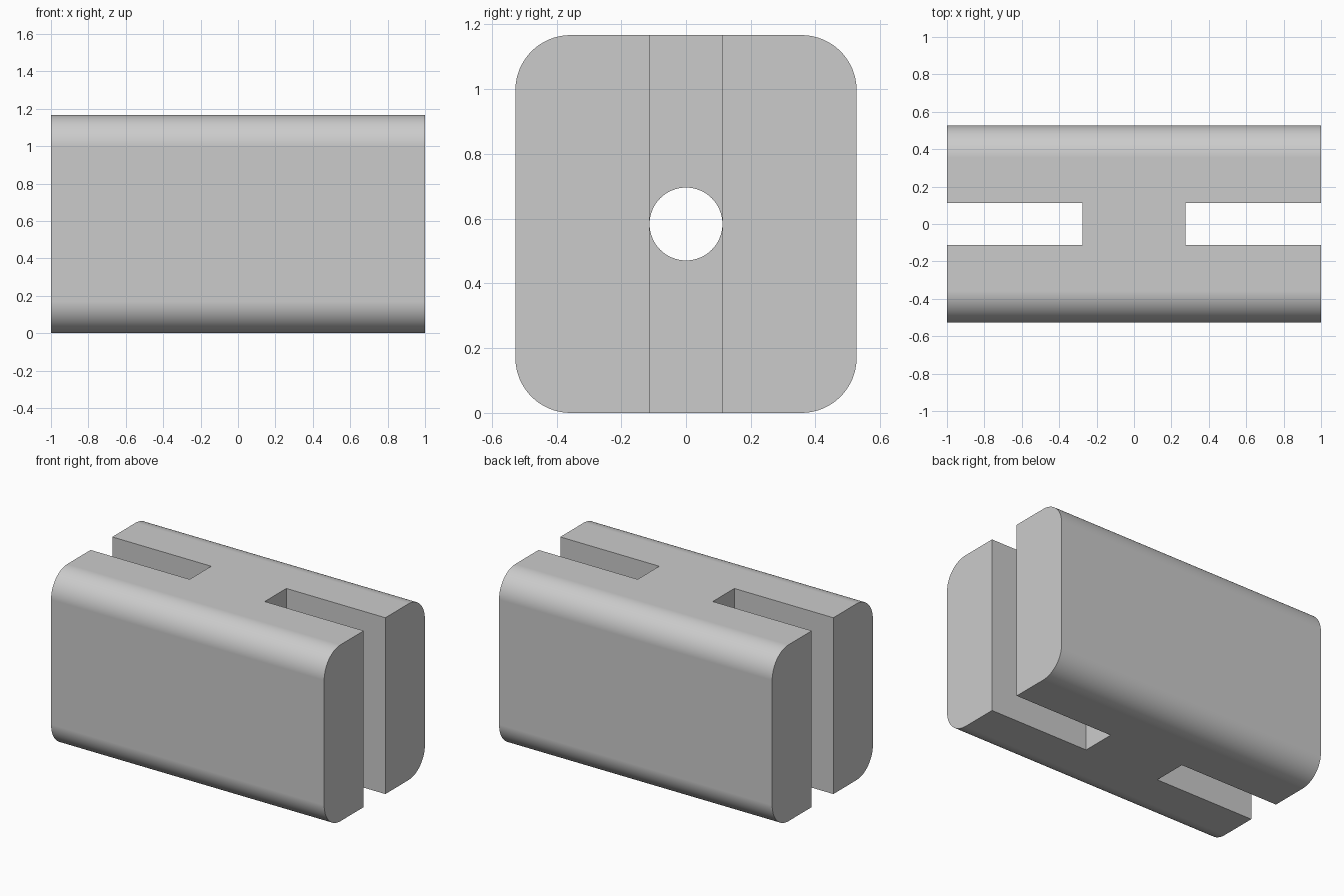
import bpy
import bmesh
from math import cos, sin, pi, radians
from mathutils import Matrix

LENGTH, WIDTH, HEIGHT = 2.0, 1.054, 1.167
CORNER, STEPS = 0.17, 16
SLOT_WIDTH, WEB = 0.226, 0.55
HOLE_RADIUS = 0.1125

default = bpy.data.objects.get("Cube")
if default:
    bpy.data.objects.remove(default, do_unlink=True)

grey = bpy.data.materials.new("light grey")
grey.use_nodes = True
colour = (0.6, 0.6, 0.6, 1)
grey.diffuse_color = colour
grey.node_tree.nodes["Principled BSDF"].inputs["Base Color"].default_value = colour


def add_object(name, bm):
    bmesh.ops.recalc_face_normals(bm, faces=bm.faces)
    mesh = bpy.data.meshes.new(name)
    bm.to_mesh(mesh)
    bm.free()
    mesh.materials.append(grey)
    obj = bpy.data.objects.new(name, mesh)
    bpy.context.scene.collection.objects.link(obj)
    return obj


# Rounded rectangular profile, extruded along x
bm = bmesh.new()
profile = []
for quarter, (sy, sz) in enumerate([(1, 1), (-1, 1), (-1, -1), (1, -1)]):
    for i in range(STEPS + 1):
        a = (quarter + i / STEPS) * pi / 2
        y = sy * (WIDTH / 2 - CORNER) + CORNER * cos(a)
        z = HEIGHT / 2 + sz * (HEIGHT / 2 - CORNER) + CORNER * sin(a)
        profile.append(bm.verts.new((-LENGTH / 2, y, z)))
end = bm.faces.new(profile)
extruded = bmesh.ops.extrude_face_region(bm, geom=[end], use_keep_orig=True)
moved = [g for g in extruded["geom"] if isinstance(g, bmesh.types.BMVert)]
bmesh.ops.translate(bm, verts=moved, vec=(LENGTH, 0, 0))
block = add_object("slotted_block", bm)

# Cutters: a slot from each end and a round hole through the middle web
cutters = []
for side, name in ((1, "left_slot_cutter"), (-1, "right_slot_cutter")):
    bm = bmesh.new()
    place = Matrix.Translation((side * (WEB / 2 + LENGTH / 2), 0, HEIGHT / 2))
    size = Matrix.Diagonal((LENGTH, SLOT_WIDTH, HEIGHT * 2, 1))
    bmesh.ops.create_cube(bm, size=1, matrix=place @ size)
    cutters.append(add_object(name, bm))
bm = bmesh.new()
bmesh.ops.create_cone(
    bm, cap_ends=True, segments=64, radius1=HOLE_RADIUS, radius2=HOLE_RADIUS,
    depth=WEB + 0.2,
    matrix=Matrix.Translation((0, 0, HEIGHT / 2)) @ Matrix.Rotation(pi / 2, 4, "Y"))
cutters.append(add_object("hole_cutter", bm))

# Cut the block and discard the cutters
bpy.ops.object.select_all(action="DESELECT")
block.select_set(True)
bpy.context.view_layer.objects.active = block
for cutter in cutters:
    cutter.hide_render = True
    cut = block.modifiers.new(cutter.name, "BOOLEAN")
    cut.operation = "DIFFERENCE"
    cut.solver = "EXACT"
    cut.object = cutter
    bpy.ops.object.modifier_apply(modifier=cut.name)
    bpy.data.objects.remove(cutter, do_unlink=True)

# Smooth rounded corners and bore, crisp edges elsewhere
bpy.ops.object.shade_smooth_by_angle(angle=radians(30))
weighted = block.modifiers.new("flat_face_normals", "WEIGHTED_NORMAL")
weighted.keep_sharp = True
